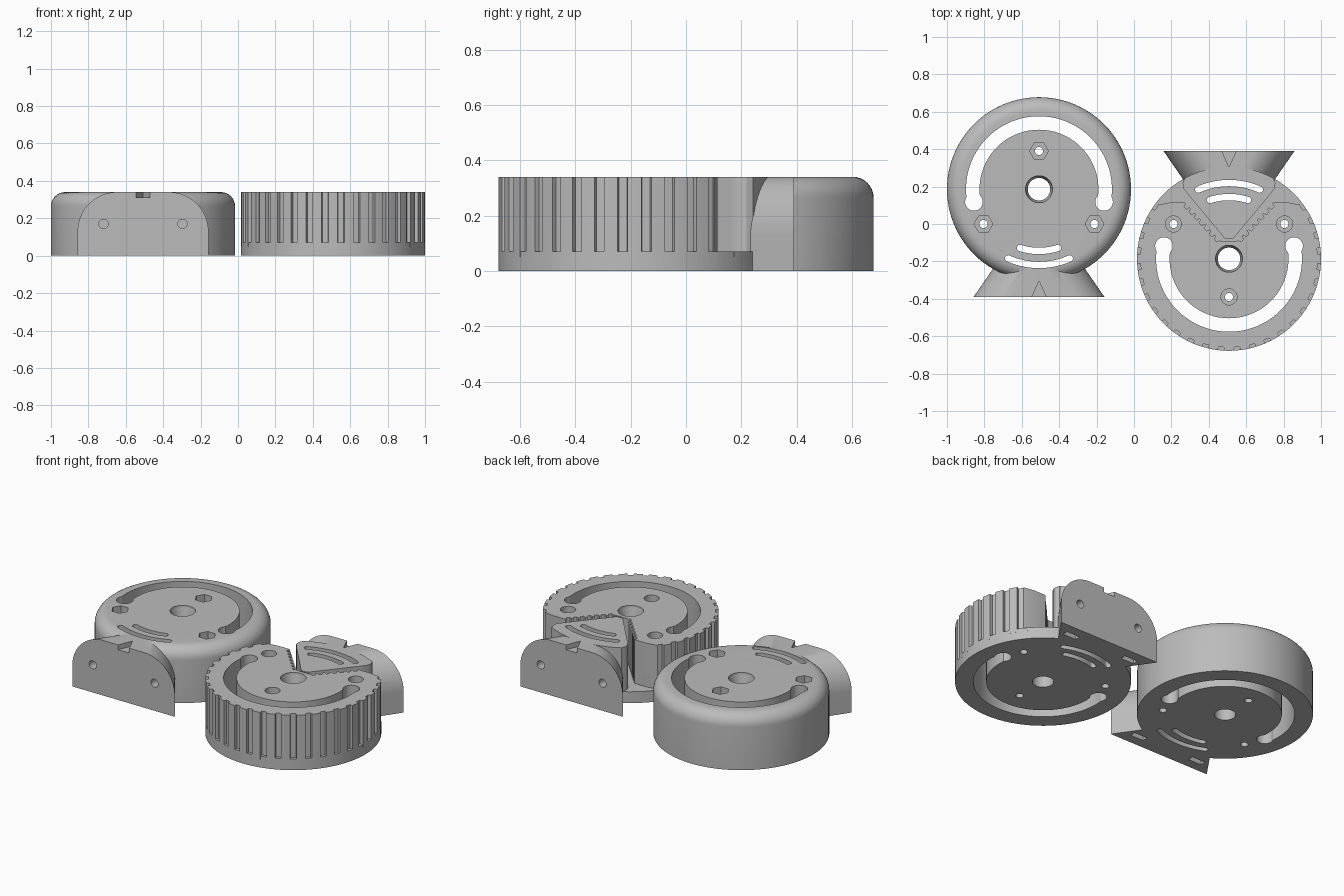
import bpy, bmesh, math
from mathutils import Matrix

if "Cube" in bpy.data.objects:
    bpy.data.objects.remove(bpy.data.objects["Cube"])

R, H, BASE = 0.492, 0.34, 0.07
grey = bpy.data.materials.new("plain_grey")
grey.diffuse_color = (0.5, 0.5, 0.5, 1)
grey.use_nodes = True
grey.node_tree.nodes["Principled BSDF"].inputs["Base Color"].default_value = grey.diffuse_color


def make(name, bm):
    bmesh.ops.recalc_face_normals(bm, faces=bm.faces)
    me = bpy.data.meshes.new(name)
    bm.to_mesh(me)
    bm.free()
    me.materials.append(grey)
    ob = bpy.data.objects.new(name, me)
    bpy.context.collection.objects.link(ob)
    return ob


def loft(name, rings):
    """Skin closed rings of equal length and cap both ends."""
    bm = bmesh.new()
    vs = [[bm.verts.new(p) for p in ring] for ring in rings]
    n = len(vs[0])
    for a, b in zip(vs, vs[1:]):
        for i in range(n):
            bm.faces.new((a[i], a[(i + 1) % n], b[(i + 1) % n], b[i]))
    bm.faces.new(vs[0])
    bm.faces.new(vs[-1])
    return make(name, bm)


def prism(name, pts, z0, z1):
    return loft(name, [[(x, y, z) for x, y in pts] for z in (z0, z1)])


def arc(r, a0, a1, n, cx=0, cy=0):
    return [(cx + r * math.cos(math.radians(a0 + (a1 - a0) * i / n)),
             cy + r * math.sin(math.radians(a0 + (a1 - a0) * i / n))) for i in range(n + 1)]


def circle(r, cx=0, cy=0, n=32, turn=0):
    return arc(r, turn, turn + 360, n, cx, cy)[:-1]


def lathe(name, profile, n=96):
    return loft(name, [[(x, y, z) for x, y in circle(r, n=n)] for r, z in profile])


def curved_slot(r, width, a0, a1, z0=-0.1, n=40):
    """Arc-shaped slot with round ends."""
    h = width / 2
    ex, ey = arc(r, a1, a1, 1)[0]
    sx, sy = arc(r, a0, a0, 1)[0]
    pts = arc(r + h, a0, a1, n) + arc(h, a1, a1 + 180, 8, ex, ey)[1:-1]
    pts += arc(r - h, a1, a0, n) + arc(h, a0 + 180, a0 + 360, 8, sx, sy)[1:-1]
    return prism("slot_cutter", pts, z0, 0.5)


def boolean(ob, tools, op):
    for t in tools:
        m = ob.modifiers.new("b", 'BOOLEAN')
        m.operation, m.solver, m.object = op, 'EXACT', t
        bpy.context.view_layer.update()
        dg = bpy.context.evaluated_depsgraph_get()
        me = bpy.data.meshes.new_from_object(ob.evaluated_get(dg))
        ob.modifiers.clear()
        ob.data = me
        bpy.data.objects.remove(t)


def mount():
    """Flared arched bracket ending in a flat face at the front."""
    rings = []
    for y, w in ((-0.576, 0.35), (-0.38, 0.2146)):
        q = arc(0.21, 0, 90, 16, w - 0.21, H - 0.21)
        prof = [(w, 0)] + q
        prof += [(-x, z) for x, z in reversed(prof)]
        rings.append([(x, y, z) for x, z in prof])
    return loft("mount", rings)


def along_y(pts, y0, y1):
    return loft("bore_cutter", [[(x, y, z) for x, z in pts] for y in (y0, y1)])


def common_cutters(sides, pocket_r, floor):
    c = [lathe("hub_cutter", [(0.06, -0.1), (0.06, 0.3), (0.072, 0.325), (0.072, 0.5)], 48)]
    # long adjustment slot with wider round ends
    c.append(curved_slot(0.354, 0.072, -11, 191, n=72))
    for s in (-1, 1):
        c.append(prism("slot_end_cutter", circle(0.047, 0.348 * s, -0.068), -0.1, 0.5))
        # mount screw bore and nut trap
        c.append(along_y(circle(0.025, 0.211 * s, 0.17, 20), -0.6, -0.46))
        x0, x1 = 0.211 * s - 0.045, 0.211 * s + 0.045
        c.append(prism("nut_cutter", [(x0, -0.515), (x1, -0.515), (x1, -0.48), (x0, -0.48)], -0.1, 0.215))
    # two short curved slots
    c.append(curved_slot(0.33, 0.034, 252, 288, n=16))
    c.append(curved_slot(0.405, 0.034, 246, 294, n=20))
    # pointer notch
    c.append(prism("notch_cutter", [(-0.04, -0.58), (0.04, -0.58), (0, -0.49)], 0.31, 0.5))
    # three screw holes with pockets
    for x, y in ((0, 0.204), (-0.297, -0.186), (0.297, -0.186)):
        c.append(prism("screw_cutter", circle(0.022, x, y, 20), -0.1, 0.5))
        c.append(prism("pocket_cutter", circle(pocket_r, x, y, sides), floor, 0.5))
    return c


def finish(ob, matrix):
    ob.data.transform(matrix)
    for p in ob.data.polygons:
        p.use_smooth = True
    ob.data.set_sharp_from_angle(angle=math.radians(30))


# Rounded housing
fillet = [(R - 0.075 + a, H - 0.075 + b) for a, b in arc(0.075, 0, 90, 8)]
housing = lathe("rounded_housing", [(R, 0)] + fillet)
boolean(housing, [mount()], 'UNION')
boolean(housing, common_cutters(6, 0.05, 0.12), 'DIFFERENCE')
finish(housing, Matrix.Translation((-0.508, 0.186, 0)))

# Toothed half: grooved rim
rim = []
for i in range(36):
    a = i * 10
    rim += arc(R, a - 2.9, a + 2.9, 3) + arc(R - 0.018, a + 3.2, a + 6.8, 2)
gear = prism("toothed_housing", rim, BASE - 0.02, H)

# Open sector with serrated edges
edge = [(0.045, -0.095)]
n = 7
dx, dy = 0.19 / n, -0.205 / n
for i in range(n):
    x, y = 0.045 + dx * i, -0.095 + dy * i
    for t, o in ((0.15, 0), (0.25, 0.018), (0.75, 0.018), (0.85, 0)):
        edge.append((x + dx * t + o * 0.73, y + dy * t + o * 0.68))
edge += [(0.235, -0.3), (0.32, -0.3), (0.4, -0.285), (0.6, -0.285), (0.6, -0.6)]
sector = edge + [(-x, y) for x, y in reversed(edge)]
boolean(gear, [prism("sector_cutter", sector, BASE, 0.5)], 'DIFFERENCE')

# Base disc, wedge and mount
side = [(0.02, -0.105), (0.22, -0.345), (0.243, -0.375), (0.248, -0.405), (0.238, -0.428)]
wedge = side + arc(R, 299, 241, 16) + [(-x, y) for x, y in reversed(side)]
base = lathe("base_disc", [(R, 0), (R, BASE)])
boolean(gear, [base, prism("wedge", wedge, BASE - 0.02, H), mount()], 'UNION')
boolean(gear, common_cutters(24, 0.043, 0.12), 'DIFFERENCE')
finish(gear, Matrix.Translation((0.508, -0.186, 0)) @ Matrix.Rotation(math.pi, 4, 'Z'))
